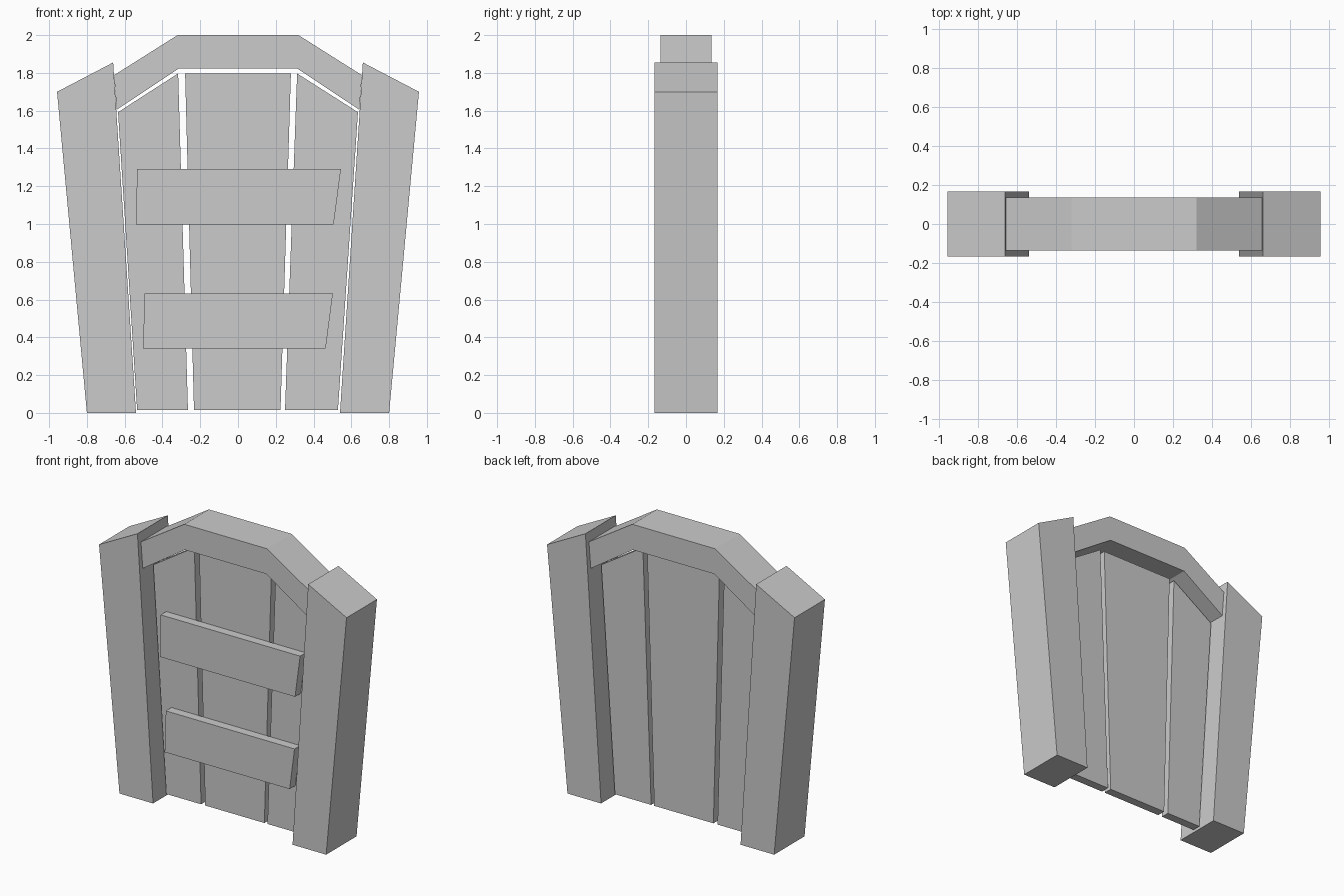
import bpy
import bmesh

if "Cube" in bpy.data.objects:
    bpy.data.objects.remove(bpy.data.objects["Cube"])


def slab(name, outline, y_front, y_back):
    """Extrude a front-view (x, z) outline between two y positions."""
    bm = bmesh.new()
    face = bm.faces.new([bm.verts.new((x, y_front, z)) for x, z in outline])
    ext = bmesh.ops.extrude_face_region(bm, geom=[face])
    moved = [v for v in ext["geom"] if isinstance(v, bmesh.types.BMVert)]
    bmesh.ops.translate(bm, verts=moved, vec=(0, y_back - y_front, 0))
    bmesh.ops.recalc_face_normals(bm, faces=bm.faces)
    mesh = bpy.data.meshes.new(name)
    bm.to_mesh(mesh)
    bm.free()
    obj = bpy.data.objects.new(name, mesh)
    bpy.context.collection.objects.link(obj)
    return obj


POST_Y, ARCH_Y, PLANK_Y, SLAT_Y = 0.168, 0.136, 0.03, 0.092

# Leaning side posts with sloped tops
post = [(0.54, 0), (0.80, 0), (0.958, 1.70), (0.661, 1.855)]
for side, s in (("left", -1), ("right", 1)):
    slab(side + "_post", [(s * x, z) for x, z in post], -POST_Y, POST_Y)

# Angular arch fitted between the posts
half_outer = [(0.656, 1.788), (0.32, 2.0)]
half_inner = [(0.315, 1.822), (0.642, 1.605)]
arch = half_outer + [(-x, z) for x, z in half_outer[::-1] + half_inner[::-1]] + half_inner
slab("arch", arch, -ARCH_Y, ARCH_Y)

# Recessed door planks
planks = {
    "left_plank": [(-0.534, 0.015), (-0.265, 0.015), (-0.317, 1.797), (-0.635, 1.592)],
    "middle_plank": [(-0.233, 0.015), (0.225, 0.015), (0.28, 1.797), (-0.28, 1.797)],
    "right_plank": [(0.249, 0.015), (0.529, 0.015), (0.635, 1.592), (0.313, 1.797)],
}
for name, outline in planks.items():
    slab(name, outline, -PLANK_Y, PLANK_Y)

# Cross slats on the front only
slats = {
    "upper_slat": [(-0.54, 0.997), (0.506, 0.997), (0.545, 1.292), (-0.534, 1.292)],
    "lower_slat": [(-0.503, 0.34), (0.464, 0.34), (0.502, 0.631), (-0.494, 0.631)],
}
for name, outline in slats.items():
    slab(name, outline, -SLAT_Y, -PLANK_Y)
